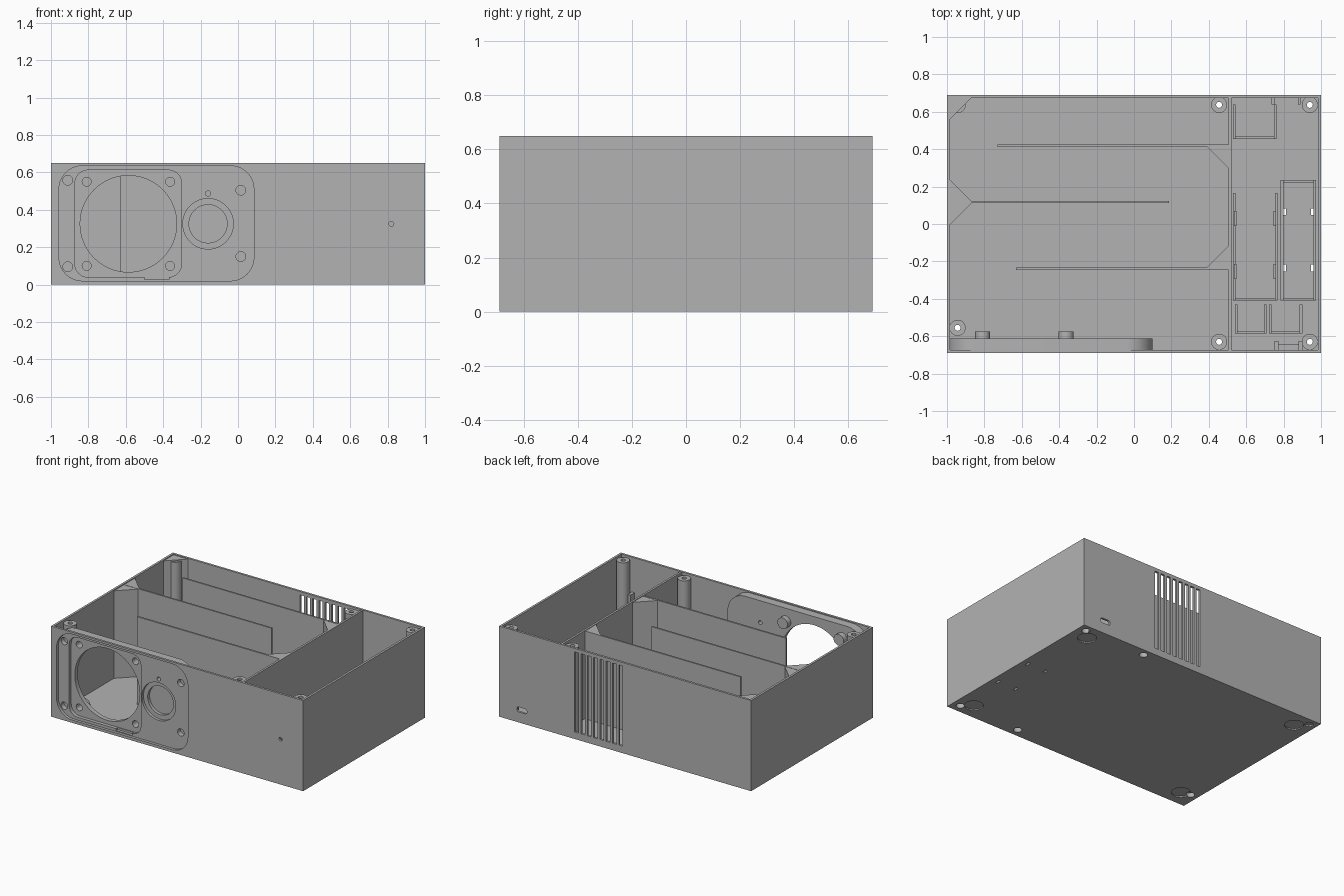
import bpy, bmesh, math
from mathutils import Vector

if "Cube" in bpy.data.objects:
    bpy.data.objects.remove(bpy.data.objects["Cube"], do_unlink=True)

grey = bpy.data.materials.new("plain grey")
grey.use_nodes = True
GREY = (0.45, 0.45, 0.45, 1)
grey.diffuse_color = GREY
grey.node_tree.nodes["Principled BSDF"].inputs["Base Color"].default_value = GREY

HX, HY, TOP, WALL = 1.0, 0.69, 0.65, 0.016
IX, IY = HX - WALL, HY - WALL


def prism(name, profile, lo, hi, axis="z"):
    """Extrude a closed profile along z, or an (x, z) profile along y."""
    bm = bmesh.new()
    place = (lambda a, b, c: (a, b, c)) if axis == "z" else (lambda a, b, c: (a, c, b))
    face = bm.faces.new([bm.verts.new(place(a, b, lo)) for a, b in profile])
    shift = Vector(place(0, 0, hi - lo))
    new = bmesh.ops.extrude_face_region(bm, geom=[face])["geom"]
    bmesh.ops.translate(bm, vec=shift, verts=[v for v in new if isinstance(v, bmesh.types.BMVert)])
    bmesh.ops.recalc_face_normals(bm, faces=bm.faces)
    mesh = bpy.data.meshes.new(name)
    bm.to_mesh(mesh)
    bm.free()
    mesh.materials.append(grey)
    obj = bpy.data.objects.new(name, mesh)
    bpy.context.collection.objects.link(obj)
    return obj


def rect(x0, x1, y0, y1):
    return [(x0, y0), (x1, y0), (x1, y1), (x0, y1)]


def circle(x, y, r, n=32):
    return [(x + r * math.cos(math.tau * i / n), y + r * math.sin(math.tau * i / n)) for i in range(n)]


def rounded(x0, x1, y0, y1, r, n=10):
    pts = []
    for k, (cx, cy) in enumerate(rect(x0 + r, x1 - r, y0 + r, y1 - r)):
        for i in range(n + 1):
            a = math.pi + math.pi / 2 * (k + i / n)
            pts.append((cx + r * math.cos(a), cy + r * math.sin(a)))
    return pts


def box(name, x0, x1, y0, y1, z0, z1):
    return prism(name, rect(x0, x1, y0, y1), z0, z1)


def combine(target, tool, operation="DIFFERENCE"):
    mod = target.modifiers.new("bool", "BOOLEAN")
    mod.operation, mod.solver, mod.object = operation, "EXACT", tool
    bpy.context.view_layer.objects.active = target
    bpy.ops.object.modifier_apply(modifier=mod.name)
    bpy.data.objects.remove(tool, do_unlink=True)


# Open housing with a thick speaker mount behind the front wall
housing = box("housing", -HX, HX, -HY, HY, 0, TOP)
combine(housing, box("cavity", -IX, IX, -IY, IY, WALL, 1))
mount = prism("mount", rounded(-0.99, 0.1, 0.006, 0.644, 0.14), -0.682, -0.613, "y")
combine(housing, mount, "UNION")

# Screw posts
posts = [(-0.943, 0.637), (0.455, 0.637), (0.94, 0.637),
         (-0.943, -0.555), (0.455, -0.63), (0.94, -0.63)]
for x, y in posts:
    combine(housing, prism("post", circle(x, y, 0.043), 0.008, 0.635), "UNION")

# Bosses behind the woofer screws
WX, WZ = -0.586, 0.325
woofer_screws = [(WX + sx * 0.223, WZ + sz * 0.225) for sx in (-1, 1) for sz in (-1, 1)]
for x, z in woofer_screws:
    combine(housing, prism("boss", circle(x, z, 0.04), -0.63, -0.575, "y"), "UNION")


def cut_front(profile, depth_y):
    combine(housing, prism("cutter", profile, -0.8, depth_y, "y"))


# Stepped front recesses, speaker openings and screw holes
cut_front(rounded(-0.957, 0.085, 0.02, 0.635, 0.125), -0.67)
cut_front(rounded(-0.872, -0.302, 0.04, 0.612, 0.07), -0.645)
cut_front(rect(-0.5, -0.37, 0.026, 0.06), -0.65)
cut_front(circle(WX, WZ, 0.258, 64), -0.5)
cut_front(circle(-0.16, WZ, 0.135, 48), -0.65)
cut_front(circle(-0.16, WZ, 0.102, 48), -0.628)
cut_front(circle(-0.16, 0.487, 0.014, 16), -0.5)
cut_front(circle(0.82, WZ, 0.013, 16), -0.5)
for x, z in woofer_screws:
    cut_front(circle(x, z, 0.024, 20), -0.59)
for x, z in [(-0.91, 0.558), (-0.91, 0.095), (0.015, 0.505), (0.015, 0.15)]:
    cut_front(circle(x, z, 0.026, 20), -0.635)

# Rear vent slots and cable port
for i in range(8):
    x = 0.035 + i * 0.05
    combine(housing, prism("cutter", rect(x - 0.015, x + 0.015, 0.05, 0.625), 0.6, 0.8, "y"))
combine(housing, prism("cutter", rounded(0.78, 0.86, 0.075, 0.11, 0.016), 0.6, 0.8, "y"))

# Holes and foot recesses in the base
for x, y in posts:
    combine(housing, prism("cutter", circle(x, y, 0.016, 20), -0.1, 1))
    combine(housing, prism("cutter", circle(x, y, 0.028, 20), -0.1, 0.03))
for sx in (-1, 1):
    for sy in (-1, 1):
        combine(housing, prism("cutter", circle(sx * 0.875, sy * 0.57, 0.062), -0.1, 0.008))
for x in (0.805, 0.953):
    for y in (0.065, -0.235):
        combine(housing, box("cutter", x - 0.008, x + 0.008, y - 0.018, y + 0.018, -0.1, 0.1))

# Divider and folded air path
box("divider", 0.505, 0.52, -0.68, 0.68, 0.01, TOP - 0.002)
T = TOP - 0.004
box("rear_baffle", -0.73, 0.51, 0.413, 0.425, 0.01, T)
box("middle_baffle", -0.99, 0.187, 0.111, 0.123, 0.01, T)
box("front_baffle", -0.63, 0.51, -0.245, -0.232, 0.01, T)


def wedge(name, x, y, dx, dy):
    prism(name, [(x, y), (x + dx, y), (x, y + dy)], 0.01, T - 0.002)


C = 0.12
wedge("rear_right_wedge", 0.507, 0.415, -C, -C)
wedge("front_right_wedge", 0.507, -0.235, -C, C)
wedge("middle_rear_wedge", -0.987, 0.12, C, C)
wedge("middle_front_wedge", -0.987, 0.114, C, -C)
wedge("rear_left_wedge", -0.987, 0.677, C, -C)


# Low board holders on the floor of the electronics bay
def holder(name, x0, x1, y0, y1, h=0.07, back=False):
    t = 0.014
    box(name + "_left_rail", x0, x0 + t, y0, y1, 0.01, h)
    box(name + "_right_rail", x1 - t, x1, y0, y1, 0.01, h)
    box(name + "_stop", x0 + t, x1 - t, y0, y0 + t, 0.01, h * 0.6)
    if back:
        box(name + "_back_stop", x0 + t, x1 - t, y1 - t, y1, 0.01, h * 0.6)


holder("rear_board", 0.53, 0.762, 0.455, 0.64)
holder("long_board", 0.53, 0.768, -0.41, 0.165)
holder("battery_tray", 0.784, 0.974, -0.41, 0.235, 0.06, True)
holder("small_board", 0.54, 0.708, -0.585, -0.43)
holder("switch_board", 0.722, 0.9, -0.585, -0.43)
for y in (0.03, -0.255):
    for x in (0.535, 0.745):
        box("board_clip", x, x + 0.014, y - 0.04, y + 0.04, 0.01, 0.085)
for x in (0.736, 0.876):
    box("port_guide", x, x + 0.014, 0.64, 0.68, 0.01, 0.12)

# Indicator bracket inside the front wall
for x in (0.75, 0.88):
    box("indicator_bracket", x, x + 0.022, -0.68, -0.626, 0.25, 0.4)
box("indicator_shelf", 0.77, 0.89, -0.68, -0.645, 0.25, 0.27)

# Smooth the round walls, keep edges sharp
bpy.ops.object.select_all(action="DESELECT")
housing.select_set(True)
bpy.context.view_layer.objects.active = housing
bpy.ops.object.shade_smooth_by_angle(angle=math.radians(25))
